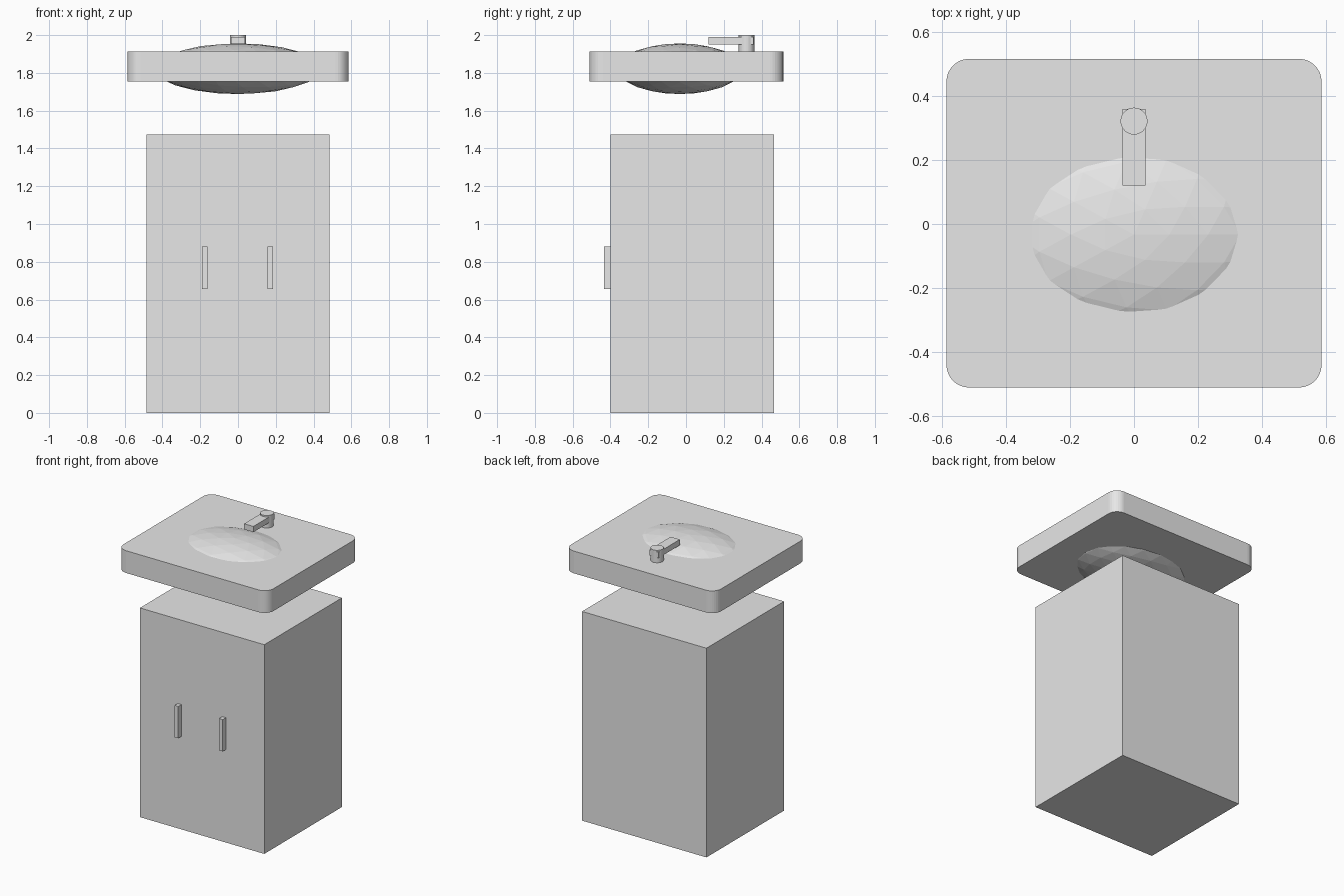
import bpy, bmesh
from mathutils import Matrix

old = bpy.data.objects.get("Cube")
if old:
    bpy.data.objects.remove(old, do_unlink=True)

grey = bpy.data.materials.new("light grey")
grey.use_nodes = True
colour = (0.8, 0.8, 0.8, 1)
grey.diffuse_color = colour
grey.node_tree.nodes["Principled BSDF"].inputs["Base Color"].default_value = colour


def add(name, bm):
    mesh = bpy.data.meshes.new(name)
    bm.to_mesh(mesh)
    bm.free()
    mesh.materials.append(grey)
    obj = bpy.data.objects.new(name, mesh)
    bpy.context.collection.objects.link(obj)
    return obj


def box(name, low, high, corner=0):
    size = [b - a for a, b in zip(low, high)]
    mid = [(a + b) / 2 for a, b in zip(low, high)]
    bm = bmesh.new()
    bmesh.ops.create_cube(bm, size=1, matrix=Matrix.Translation(mid) @ Matrix.Diagonal((*size, 1)))
    if corner:
        upright = [e for e in bm.edges if abs(e.verts[0].co.z - e.verts[1].co.z) > 0.01]
        bmesh.ops.bevel(bm, geom=upright, offset=corner, segments=8, profile=0.5, affect='EDGES')
    return add(name, bm)


# Cabinet and its two handles
box("cabinet", (-0.485, -0.40, 0), (0.485, 0.465, 1.475))
for side, x in (("right", -0.176), ("left", 0.171)):
    box(side + "_handle", (x - 0.014, -0.435, 0.655), (x + 0.014, -0.395, 0.88))

# Countertop with rounded corners
box("countertop", (-0.585, -0.51, 1.755), (0.585, 0.515, 1.912), 0.07)

# Faceted basin passing through the countertop
bm = bmesh.new()
bmesh.ops.create_icosphere(bm, subdivisions=3, radius=1,
                           matrix=Matrix.Translation((0, -0.033, 1.822)) @ Matrix.Diagonal((0.44, 0.33, 0.134, 1)))
add("basin", bm)

# Tap
bm = bmesh.new()
bmesh.ops.create_cone(bm, cap_ends=True, segments=32, radius1=0.042, radius2=0.042, depth=0.1,
                      matrix=Matrix.Translation((0, 0.321, 1.95)))
post = add("tap_post", bm)
box("tap_spout", (-0.036, 0.12, 1.95), (0.036, 0.358, 1.99))
